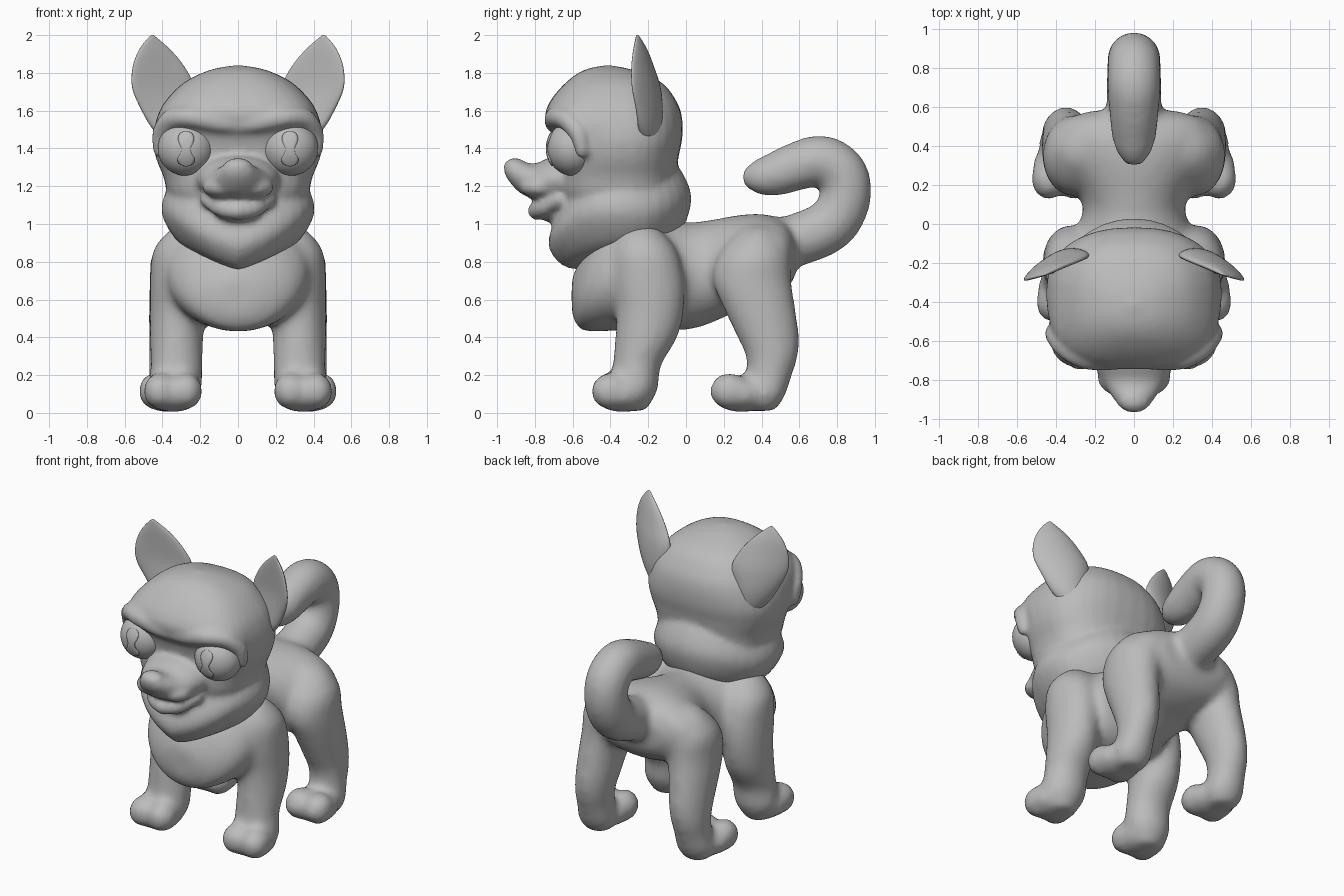
import bpy, bmesh, math
from mathutils import Vector

cube = bpy.data.objects.get("Cube")
if cube:
    bpy.data.objects.remove(cube, do_unlink=True)

GREY = (0.5, 0.5, 0.5, 1)
mat = bpy.data.materials.new("plain grey")
mat.use_nodes = True
mat.diffuse_color = GREY
mat.node_tree.nodes["Principled BSDF"].inputs["Base Color"].default_value = GREY

X, Y, Z = Vector((1, 0, 0)), Vector((0, 1, 0)), Vector((0, 0, 1))

# Unit ball, made once and copied for every rounded lump
ball = bmesh.new()
bmesh.ops.create_icosphere(ball, subdivisions=4, radius=1)
ball.verts.index_update()
BALL_POINTS = [v.co.copy() for v in ball.verts]
BALL_FACES = [[v.index for v in f.verts] for f in ball.faces]
ball.free()


def spline(rows, steps=4):
    """Smooth curve through rows of numbers."""
    pts = [rows[0], *rows, rows[-1]]
    out = []
    for i in range(1, len(pts) - 2):
        for k in range(steps):
            t = k / steps
            out.append([0.5 * (2 * b + (c - a) * t + (2 * a - 5 * b + 4 * c - d) * t * t
                               + (3 * b - a - 3 * c + d) * t ** 3)
                        for a, b, c, d in zip(*pts[i - 1:i + 3])])
    return out + [list(rows[-1])]


def loft(bm, rows, normal=None, power=1.0, warp=None, side=1, n=32):
    """Skin oval rings: rows are x, y, z, half width, half depth."""
    rows = spline(rows)
    rings = []
    for i, (x, y, z, a, b) in enumerate(rows):
        ahead, behind = rows[min(i + 1, len(rows) - 1)], rows[max(i - 1, 0)]
        axis = normal or (Vector(ahead[:3]) - Vector(behind[:3])).normalized()
        v = axis.cross(X).normalized()
        ring = []
        for k in range(n):
            c, s = math.cos(math.tau * k / n), math.sin(math.tau * k / n)
            p = Vector((x, y, z)) + X * (a * math.copysign(abs(c) ** power, c)) \
                + v * (b * math.copysign(abs(s) ** power, s))
            if warp:
                p = warp(p, x)
            p.x *= side
            ring.append(bm.verts.new(p))
        rings.append(ring)
    faces = [bm.faces.new((r[k], r[(k + 1) % n], q[(k + 1) % n], q[k]))
             for r, q in zip(rings, rings[1:]) for k in range(n)]
    faces += [bm.faces.new(rings[0]), bm.faces.new(rings[-1])]
    bmesh.ops.recalc_face_normals(bm, faces=faces)


def blob(bm, centre, radii, side=1):
    x, y, z = centre
    rx, ry, rz = radii
    verts = [bm.verts.new((x * side + rx * p.x, y + ry * p.y, z + rz * p.z))
             for p in BALL_POINTS]
    for f in BALL_FACES:
        bm.faces.new([verts[i] for i in f])


def chain(bm, rows, side=1):
    """String of overlapping balls: rows are x, y, z, radius."""
    for x, y, z, r in spline(rows):
        blob(bm, (x, y, z), (r, r, r), side)


def finish(name, bm, voxel=None, iterations=0):
    me = bpy.data.meshes.new(name)
    bm.to_mesh(me)
    bm.free()
    me.materials.append(mat)
    for p in me.polygons:
        p.use_smooth = True
    ob = bpy.data.objects.new(name, me)
    bpy.context.collection.objects.link(ob)
    if voxel:
        rm = ob.modifiers.new("fuse", "REMESH")
        rm.mode, rm.voxel_size, rm.use_smooth_shade = "VOXEL", voxel, True
        sm = ob.modifiers.new("soften", "SMOOTH")
        sm.factor, sm.iterations = 0.5, iterations
    return ob


# Body: torso, legs, paws and tail fused together
bm = bmesh.new()
torso = [(-.605, .62, .10, .09), (-.57, .62, .22, .17), (-.5, .67, .32, .24),
         (-.38, .73, .38, .295), (-.2, .74, .37, .30), (0, .725, .28, .285),
         (.12, .745, .27, .275), (.3, .80, .36, .25), (.43, .82, .41, .23),
         (.53, .83, .36, .18), (.58, .83, .22, .1)]
loft(bm, [(0, y, z, a, b) for y, z, a, b in torso], Y)

front_leg = [(.24, -.24, 1.0, .04, .04), (.26, -.24, .97, .1, .1), (.3, -.22, .86, .15, .17),
             (.32, -.2, .7, .145, .19), (.325, -.19, .55, .142, .18), (.325, -.21, .4, .142, .165),
             (.325, -.26, .25, .137, .128), (.335, -.275, .12, .14, .125), (.34, -.28, .01, .07, .07)]
hind_leg = [(.2, .38, 1.0, .05, .05), (.23, .38, .96, .13, .11), (.285, .36, .84, .17, .19),
            (.315, .35, .7, .152, .208), (.335, .39, .55, .137, .19), (.345, .43, .42, .127, .168),
            (.355, .455, .3, .117, .138), (.36, .44, .2, .112, .122),
            (.365, .41, .08, .12, .11), (.365, .40, .01, .07, .07)]
for s in (1, -1):
    loft(bm, front_leg, Z, side=s)
    loft(bm, hind_leg, Z, side=s)
    for px, py in ((.345, -.34), (.37, .29)):
        blob(bm, (px, py, .1), (.15, .145, .098), s)
        for toe in (-.068, .068):
            blob(bm, (px + toe, py - .06, .115), (.09, .105, .098), s)

tail = [(.42, .88, .13), (.6, .92, .14), (.77, 1.0, .14), (.845, 1.14, .135),
        (.825, 1.27, .135), (.72, 1.335, .135), (.6, 1.31, .13), (.46, 1.26, .115),
        (.37, 1.25, .09), (.3, 1.25, .04)]
loft(bm, [(0, y, z, r, r) for y, z, r in tail])
finish("body", bm, .022, 12)

# Head: skull, neck ruff, brow, muzzle and jaw fused together
bm = bmesh.new()


def square_front(p, _):
    if p.y < -.4:
        p.x *= 1 + .22 * ((-.4 - p.y) / .35) ** 2
    return p


def pointed_bib(p, _):
    p.z += .28 * abs(p.x) * min(1, max(0, (-.2 - p.y) / .35))
    return p


skull = [(1.0, -.60, -.08, .30), (1.15, -.66, -.05, .37), (1.25, -.67, -.05, .395),
         (1.35, -.67, -.04, .435), (1.45, -.69, -.02, .45), (1.56, -.745, -.02, .43),
         (1.65, -.72, -.05, .385), (1.75, -.635, -.13, .285), (1.815, -.54, -.28, .15),
         (1.84, -.43, -.40, .02)]
loft(bm, [(0, (f + b) / 2, z, a, (b - f) / 2) for z, f, b, a in skull],
     Z, power=.84, warp=square_front)

ruff = [(-.31, .83, .22, .24), (-.33, .885, .33, .34), (-.35, 1.01, .405, .40),
        (-.35, 1.14, .375, .36), (-.35, 1.24, .30, .30)]
loft(bm, [(0, *r) for r in ruff], Vector((0, -.32, .95)).normalized(), warp=pointed_bib)

muzzle = [(-.5, 1.25, .26, .15), (-.7, 1.235, .21, .125), (-.8, 1.225, .165, .095),
          (-.88, 1.25, .115, .085), (-.94, 1.28, .07, .05), (-.96, 1.285, .03, .02)]
loft(bm, [(0, *r) for r in muzzle], Y)
blob(bm, (0, -.905, 1.30), (.08, .062, .05))
blob(bm, (0, -.67, 1.07), (.13, .12, .07))
for s in (1, -1):
    blob(bm, (.08, -.775, 1.195), (.11, .105, .06), s)
    chain(bm, [(0, -.79, 1.07, .05), (.09, -.755, 1.085, .047), (.17, -.67, 1.13, .035)], s)
    chain(bm, [(0, -.685, 1.525, .05), (.12, -.695, 1.54, .055), (.25, -.69, 1.565, .055),
               (.35, -.635, 1.555, .055), (.405, -.57, 1.48, .05), (.41, -.55, 1.39, .04)], s)
finish("head", bm, .016, 7)


# Ears: thin dished leaves
def dish(p, cx):
    p.y -= .36 * (p.x - .38) + 1.1 * (p.x - cx) ** 2
    return p


ear = [(.34, -.2, 1.42, .03, .03), (.36, -.195, 1.5, .09, .05), (.38, -.185, 1.6, .13, .05),
       (.395, -.185, 1.72, .165, .04), (.42, -.2, 1.83, .138, .03), (.44, -.215, 1.92, .085, .022),
       (.452, -.228, 1.985, .024, .01), (.453, -.23, 2.0, .004, .004)]

# Eyes with raised hourglass pupils
EYE, RADII = Vector((.275, -.6, 1.4)), (.15, .135, .145)
pupil = [(.09, .004), (.08, .03), (.055, .042), (.03, .037), (.0, .024),
         (-.03, .03), (-.055, .045), (-.08, .035), (-.093, .004)]

for s, tag in ((1, "left"), (-1, "right")):
    bm = bmesh.new()
    loft(bm, ear, Z, warp=dish, side=s)
    finish(tag + "_ear", bm)

    bm = bmesh.new()
    blob(bm, EYE, RADII, s)
    finish(tag + "_eye", bm)

    bm = bmesh.new()
    rows = []
    for dz, w in spline(pupil):
        row = []
        for k in range(7):
            dx = w * (k / 3 - 1)
            depth = math.sqrt(1 - (dx / RADII[0]) ** 2 - (dz / RADII[2]) ** 2)
            p = EYE + Vector((dx, -RADII[1] * depth - .003, dz))
            p.x *= s
            row.append(bm.verts.new(p))
        rows.append(row)
    for r, q in zip(rows, rows[1:]):
        for k in range(6):
            bm.faces.new((r[k], q[k], q[k + 1], r[k + 1]))
    bmesh.ops.recalc_face_normals(bm, faces=bm.faces)
    plate = finish(tag + "_pupil", bm)
    thick = plate.modifiers.new("thickness", "SOLIDIFY")
    thick.thickness, thick.offset = .008, 0
